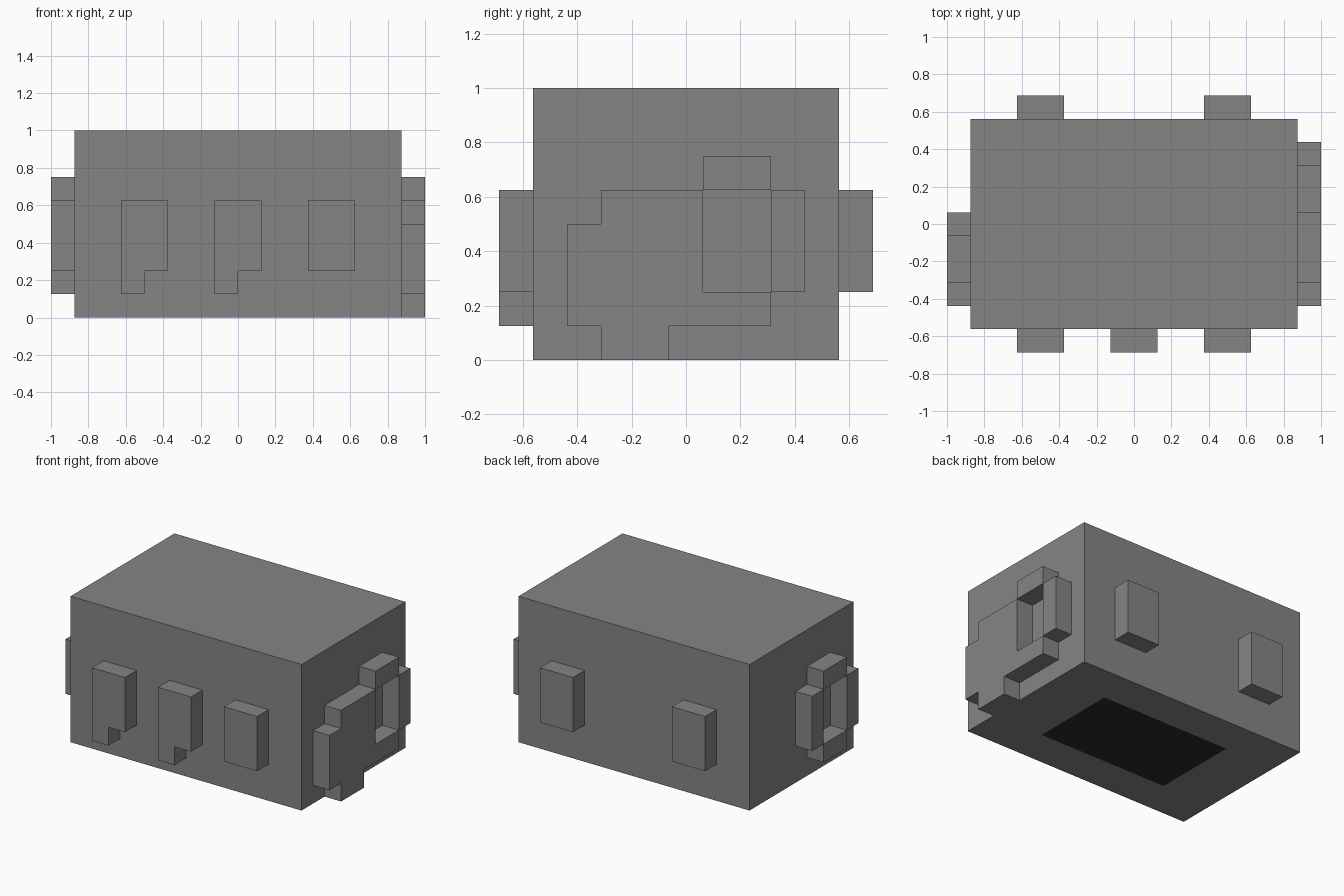
import bpy
import bmesh
from mathutils import Vector

UNIT = 0.125  # size of one block cell
HALF = Vector((7 * UNIT, 4.5 * UNIT))  # half width and half depth of the body

cube = bpy.data.objects.get("Cube")
if cube:
    bpy.data.objects.remove(cube, do_unlink=True)


def make_material(name, colour):
    mat = bpy.data.materials.new(name)
    mat.use_nodes = True
    mat.diffuse_color = colour
    mat.node_tree.nodes["Principled BSDF"].inputs["Base Color"].default_value = colour
    return mat


GREY = make_material("mid_grey", (0.235, 0.235, 0.235, 1))
DARK = make_material("near_black", (0.025, 0.025, 0.03, 1))


def finish(bm, name, *materials):
    bmesh.ops.recalc_face_normals(bm, faces=bm.faces)
    mesh = bpy.data.meshes.new(name)
    bm.to_mesh(mesh)
    bm.free()
    for mat in materials:
        mesh.materials.append(mat)
    obj = bpy.data.objects.new(name, mesh)
    bpy.context.collection.objects.link(obj)
    return obj


def relief(name, axis, side, profile):
    """Extrude a (across, height) profile, in cells, one cell out of a body wall."""
    bm = bmesh.new()
    wall = side * HALF[axis]
    verts = []
    for across, height in profile:
        co = Vector((across, across, height)) * UNIT
        co[axis] = wall
        verts.append(bm.verts.new(co))
    face = bm.faces.new(verts)
    out = bmesh.ops.extrude_face_region(bm, geom=[face])["geom"]
    step = Vector((0, 0, 0))
    step[axis] = side * UNIT
    bmesh.ops.translate(bm, vec=step,
                        verts=[g for g in out if isinstance(g, bmesh.types.BMVert)])
    return finish(bm, name, GREY)


def box(a0, a1, z0, z1):
    return [(a0, z0), (a1, z0), (a1, z1), (a0, z1)]


def hooked(a0):
    """Window block with a small leg under its right half."""
    return [(a0, 1), (a0 + 1, 1), (a0 + 1, 2), (a0 + 2, 2), (a0 + 2, 5), (a0, 5)]


# Main body with a dark panel inset in the underside
bm = bmesh.new()
bmesh.ops.create_cube(bm, size=1)
for v in bm.verts:
    v.co = Vector((v.co.x * 2 * HALF.x, v.co.y * 2 * HALF.y, v.co.z + 0.5))
base = min(bm.faces, key=lambda f: f.calc_center_median().z)
bmesh.ops.inset_individual(bm, faces=[base], thickness=0.2)
for v in base.verts:
    v.co.x = 0.494 if v.co.x > 0 else -0.494
    v.co.y = 0.303 if v.co.y > 0 else -0.303
base.material_index = 1
finish(bm, "body", GREY, DARK)

# Front blocks
relief("front_block_right", 1, -1, hooked(-5))
relief("front_block_middle", 1, -1, hooked(-1))
relief("front_block_left", 1, -1, box(3, 5, 2, 5))

# Back blocks
for label, start in (("right", -5), ("left", 3)):
    relief("back_block_" + label, 1, 1, box(start, start + 2, 2, 5))

# Left side: large stepped shape and the bars that close its opening
relief("left_stepped_shape", 0, 1, [
    (-2.5, 0), (-0.5, 0), (-0.5, 1), (2.5, 1), (2.5, 2), (0.5, 2), (0.5, 5),
    (-2.5, 5), (-2.5, 4), (-3.5, 4), (-3.5, 1), (-2.5, 1)])
relief("left_top_bar", 0, 1, box(0.5, 2.5, 5, 6))
relief("left_back_bar", 0, 1, box(2.5, 3.5, 2, 5))

# Right side: ring of four bars around an opening
relief("right_top_bar", 0, -1, box(-2.5, -0.5, 5, 6))
relief("right_bottom_bar", 0, -1, box(-2.5, -0.5, 1, 2))
relief("right_back_bar", 0, -1, box(-0.5, 0.5, 2, 5))
relief("right_front_bar", 0, -1, box(-3.5, -2.5, 2, 5))
